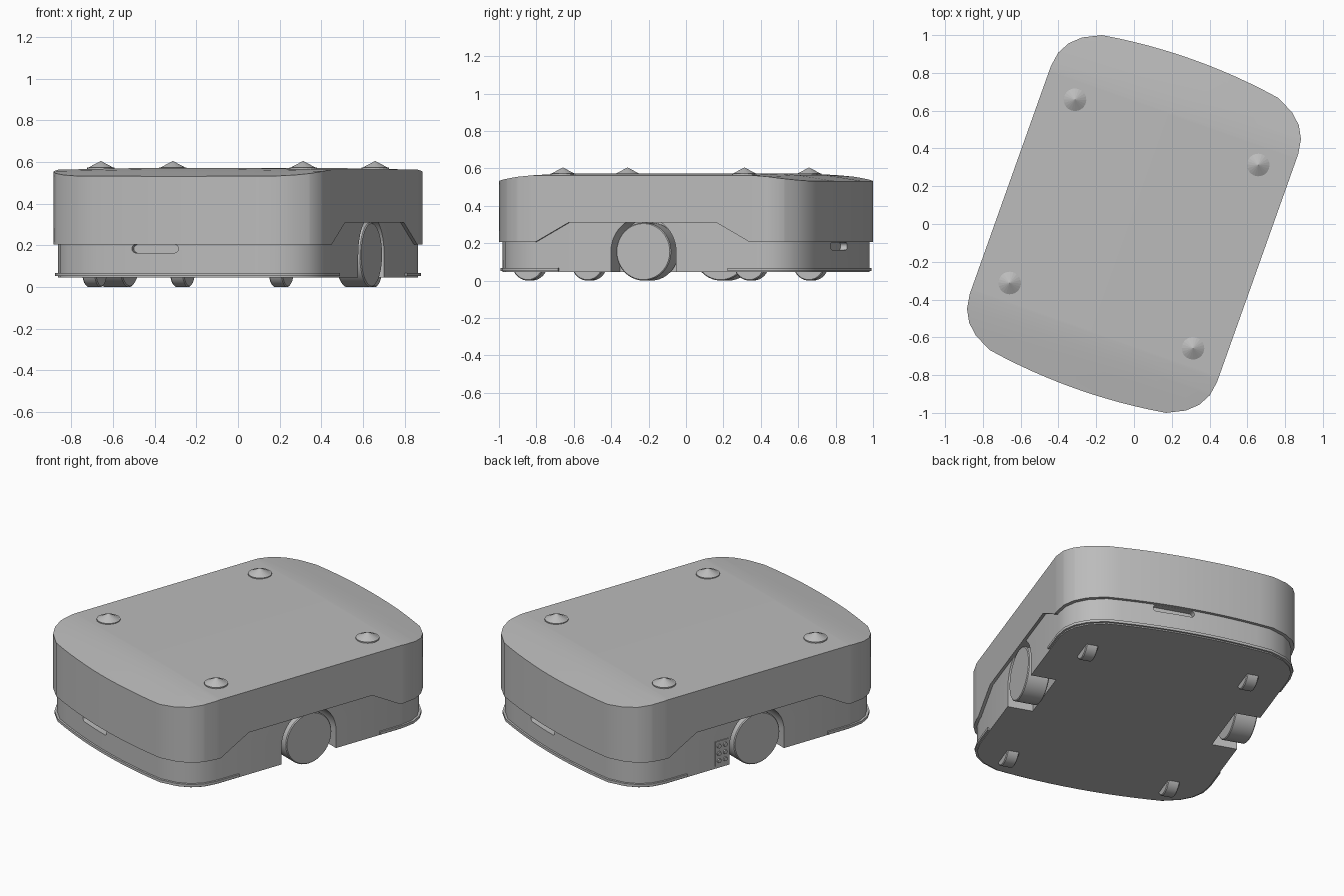
import bpy, bmesh, math
from mathutils import Matrix, Vector

cube = bpy.data.objects.get("Cube")
if cube:
    bpy.data.objects.remove(cube, do_unlink=True)

TURN = math.radians(-19.6)  # the whole vehicle is yawed on its stand

grey = bpy.data.materials.new("plain grey")
grey.use_nodes = True
grey.diffuse_color = (0.5, 0.5, 0.5, 1)
grey.node_tree.nodes["Principled BSDF"].inputs["Base Color"].default_value = (0.5, 0.5, 0.5, 1)


def finish(name, bm, smooth=True):
    bmesh.ops.recalc_face_normals(bm, faces=bm.faces[:])
    mesh = bpy.data.meshes.new(name)
    bm.to_mesh(mesh)
    bm.free()
    mesh.materials.append(grey)
    ob = bpy.data.objects.new(name, mesh)
    ob.rotation_euler.z = TURN
    bpy.context.collection.objects.link(ob)
    if smooth:
        bpy.ops.object.select_all(action='DESELECT')
        ob.select_set(True)
        bpy.context.view_layer.objects.active = ob
        bpy.ops.object.shade_smooth_by_angle(angle=math.radians(30))
    return ob


def extrude(bm, points, direction):
    """Closed solid from a planar loop of 3D points; returns the far cap."""
    low = [bm.verts.new(p) for p in points]
    high = [bm.verts.new(Vector(p) + Vector(direction)) for p in points]
    n = len(points)
    bm.faces.new(low[::-1])
    for i in range(n):
        j = (i + 1) % n
        bm.faces.new((low[i], low[j], high[j], high[i]))
    return bm.faces.new(high)


def half_outline(grow=0.0):
    """Rounded end of the footprint, from the +x side round to the -x side."""
    corner = [(0.695, 0.64), (0.682, 0.72), (0.647, 0.785), (0.59, 0.838)]
    bow = [(0.495 * k / 6, 0.925 - 0.04 * (k / 6) ** 2) for k in range(6, -7, -1)]
    pts = corner + bow + [(-x, y) for x, y in reversed(corner)]
    return [(x * (1 + grow / 0.695), y * (1 + grow / 0.9)) for x, y in pts]


def outline(grow=0.0):
    half = half_outline(grow)
    return half + [(-x, -y) for x, y in half]


def lerp_table(table, t):
    for (a, p), (b, q) in zip(table, table[1:]):
        if t <= b:
            return p + (q - p) * max(0, (t - a) / (b - a))
    return table[-1][1]


# Upper shell: chamfered rim, faint crown, drooping ends, arched lower edge
DROOP = [(0.62, 0), (0.71, 0.008), (0.79, 0.02), (0.86, 0.031), (0.93, 0.042)]
CROWN = [(0.225, 0.572), (0.7, 0.563)]
ARCH = [(0.42, 0.31), (0.61, 0.205)]
bm = bmesh.new()
top = extrude(bm, [(x, y, 0) for x, y in outline()], (0, 0, 1))
bmesh.ops.inset_region(bm, faces=[top], thickness=0.018, use_even_offset=True)
for v in top.verts:
    v.co.z = 2
cuts = [((0, 1, 0), a) for a, _ in DROOP[:-1] + ARCH] + [((1, 0, 0), CROWN[0][0])]
for normal, dist in cuts:
    for s in (-1, 1):
        bmesh.ops.bisect_plane(bm, geom=bm.verts[:] + bm.edges[:] + bm.faces[:], dist=1e-5,
                               plane_co=Vector(normal) * dist * s, plane_no=normal)
for v in bm.verts:
    x, y, level = abs(v.co.x), abs(v.co.y), v.co.z
    if level < 0.5:
        v.co.z = lerp_table(ARCH, y)
    else:
        v.co.z = lerp_table(CROWN, x) - lerp_table(DROOP, y) - 0.022 * (2 - level)
finish("upper_shell", bm)

# Lower body, with wheel arches and end slots cut out
bm = bmesh.new()
extrude(bm, [(x, y, 0.045) for x, y in outline(-0.017)], (0, 0, 0.275))
body = finish("lower_body", bm, False)

bm = bmesh.new()
arch = [(0.185, 0.0)]
arch += [(0.185 * math.cos(math.pi * k / 24), 0.155 + 0.185 * math.sin(math.pi * k / 24))
         for k in range(25)]
arch += [(-0.185, 0.0)]
slot = []
for side, start in ((1, -90), (-1, 90)):
    for k in range(9):
        a = math.radians(start + 22.5 * k)
        slot.append((0.1 * side + 0.02 * math.cos(a), 0.184 + 0.02 * math.sin(a)))
for s in (-1, 1):
    extrude(bm, [(0.53 * s, y, z) for y, z in arch], (0.3 * s, 0, 0))
    extrude(bm, [(x + 0.1 * s, 0.87 * s, z) for x, z in slot], (0, 0.2 * s, 0))
cutter = finish("body_cutter", bm, False)
cutter.hide_render = True
bpy.context.view_layer.update()
mod = body.modifiers.new("openings", 'BOOLEAN')
mod.operation = 'DIFFERENCE'
mod.solver = 'EXACT'
mod.object = cutter
bpy.ops.object.select_all(action='DESELECT')
body.select_set(True)
bpy.context.view_layer.objects.active = body
bpy.ops.object.modifier_apply(modifier=mod.name)
bpy.data.objects.remove(cutter, do_unlink=True)
bpy.ops.object.shade_smooth_by_angle(angle=math.radians(30))

# Bumper lips wrapped round both ends
for s, name in ((-1, "front_bumper_lip"), (1, "back_bumper_lip")):
    bm = bmesh.new()
    half = half_outline(-0.006)
    loop = [(half[0][0], 0.48)] + half + [(half[-1][0], 0.48)]
    extrude(bm, [(x * s, y * s, 0.052) for x, y in loop], (0, 0, 0.016))
    finish(name, bm)


# Wheels: cylinders with axles along the body's width
def wheel(name, x, y, radius, width):
    bm = bmesh.new()
    place = Matrix.Translation((x, y, radius)) @ Matrix.Rotation(math.pi / 2, 4, 'Y')
    bmesh.ops.create_cone(bm, cap_ends=True, segments=40, radius1=radius, radius2=radius,
                          depth=width, matrix=place)
    rims = [e for e in bm.edges if abs(e.verts[0].co.x - e.verts[1].co.x) < 1e-4]
    bmesh.ops.bevel(bm, geom=rims, offset=0.005, segments=1, affect='EDGES')
    finish(name, bm)


for s, side in ((-1, "right"), (1, "left")):
    wheel(side + "_drive_wheel", 0.615 * s, 0, 0.155, 0.13)
    wheel("front_" + side + "_caster", 0.475 * s, -0.717, 0.09, 0.07)
    wheel("back_" + side + "_caster", 0.475 * s, 0.54, 0.09, 0.07)

# Conical locating studs on the deck
for sx in (-1, 1):
    for sy in (-1, 1):
        bm = bmesh.new()
        for r1, r2, z0, z1 in ((0.066, 0.066, 0.55, 0.573), (0.06, 0.0, 0.573, 0.605)):
            bmesh.ops.create_cone(bm, cap_ends=True, segments=20, radius1=r1, radius2=r2,
                                  depth=z1 - z0,
                                  matrix=Matrix.Translation((0.515 * sx, 0.515 * sy, (z0 + z1) / 2)))
        finish("deck_stud", bm, False)

# Connector panel with sockets beside the right wheel
bm = bmesh.new()
bmesh.ops.create_cube(bm, size=1, matrix=Matrix.Translation((-0.679, 0.24, 0.135))
                      @ Matrix.Diagonal((0.008, 0.09, 0.15, 1)))
for row in range(3):
    for col in (-1, 1):
        place = Matrix.Translation((-0.682, 0.24 + 0.021 * col, 0.09 + 0.045 * row))
        bmesh.ops.create_cone(bm, cap_ends=True, segments=12, radius1=0.015, radius2=0.012,
                              depth=0.016, matrix=place @ Matrix.Rotation(-math.pi / 2, 4, 'Y'))
finish("connector_panel", bm, False)
